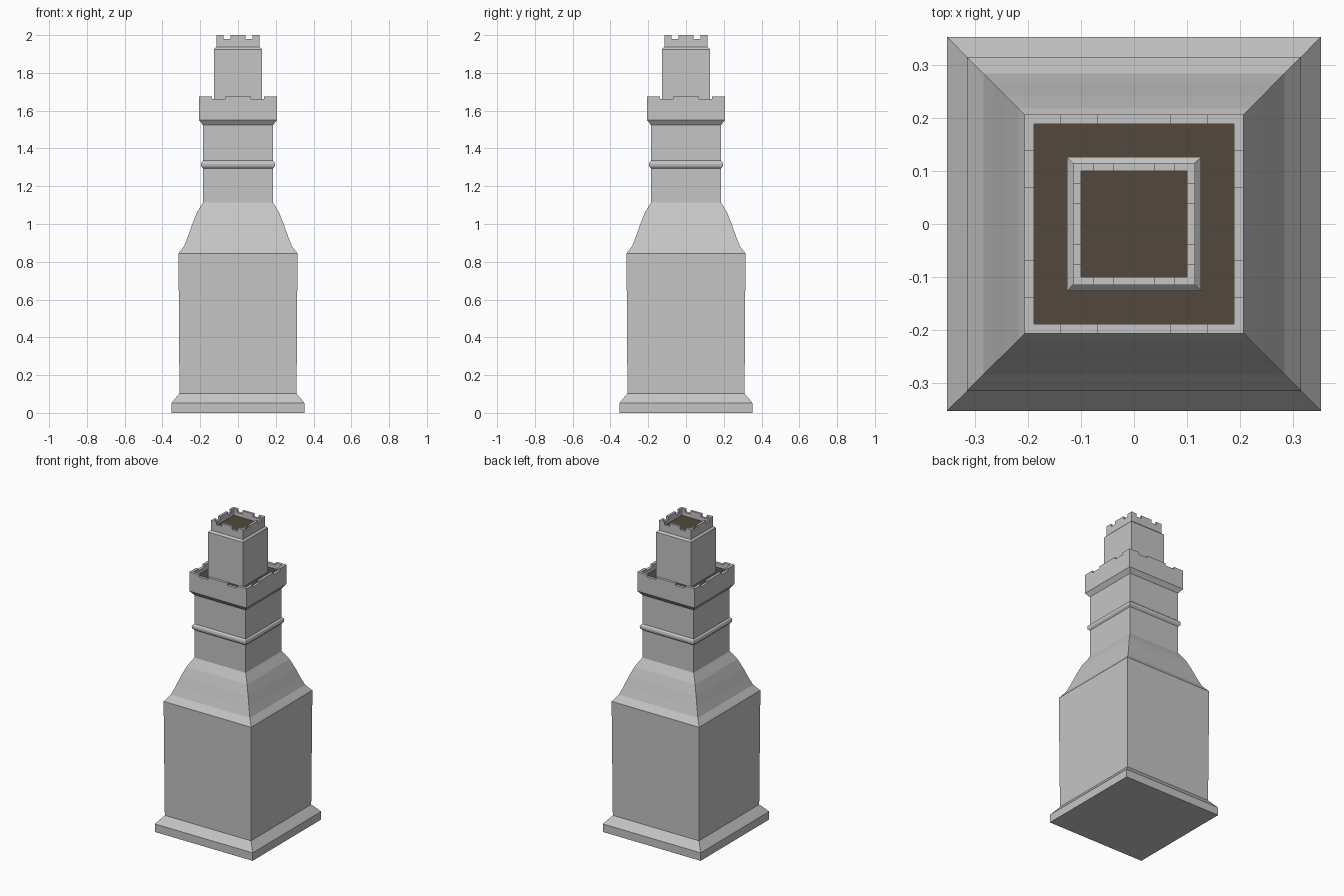
import bpy, bmesh
from mathutils import Matrix, Vector

if "Cube" in bpy.data.objects:
    bpy.data.objects.remove(bpy.data.objects["Cube"])


def material(name, colour):
    m = bpy.data.materials.new(name)
    m.diffuse_color = (*colour, 1)
    m.use_nodes = True
    m.node_tree.nodes["Principled BSDF"].inputs["Base Color"].default_value = m.diffuse_color
    return m


STONE = material("grey stone", (0.56, 0.56, 0.56))
FLOOR = material("dark brown floor", (0.085, 0.066, 0.045))


def link(name, bm):
    bmesh.ops.recalc_face_normals(bm, faces=bm.faces)
    mesh = bpy.data.meshes.new(name)
    bm.to_mesh(mesh)
    bm.free()
    mesh.materials.append(STONE)
    mesh.materials.append(FLOOR)
    ob = bpy.data.objects.new(name, mesh)
    bpy.context.collection.objects.link(ob)
    return ob


def square_stack(name, profile, bottom=False, floor=False):
    """Stack square rings given as (half width, height)."""
    bm = bmesh.new()
    rings = [[bm.verts.new((sx * h, sy * h, z))
              for sx, sy in ((-1, -1), (1, -1), (1, 1), (-1, 1))] for h, z in profile]
    for a, b in zip(rings, rings[1:]):
        for i in range(4):
            j = (i + 1) % 4
            bm.faces.new((a[i], a[j], b[j], b[i]))
    if bottom:
        bm.faces.new(rings[0][::-1])
    if floor:
        bm.faces.new(rings[-1]).material_index = 1
    return link(name, bm)


def cut_crenels(ob, inner, outer, start, end, low):
    """Cut two notches into the parapet on each of the four sides."""
    bm = bmesh.new()
    depth = outer - inner + 0.02
    for side in range(4):
        for s in (-1, 1):
            mat = (Matrix.Rotation(side * 1.5707963, 4, 'Z')
                   @ Matrix.Translation(Vector((s * (start + end) / 2, -(inner + outer) / 2, low + 0.1)))
                   @ Matrix.Diagonal((end - start, depth, 0.2, 1)))
            bmesh.ops.create_cube(bm, size=1, matrix=mat)
    cutter = link("crenel_cutter", bm)
    cutter.hide_render = True
    mod = ob.modifiers.new("crenels", 'BOOLEAN')
    mod.operation, mod.solver, mod.object = 'DIFFERENCE', 'EXACT', cutter
    graph = bpy.context.evaluated_depsgraph_get()
    mesh = bpy.data.meshes.new_from_object(ob.evaluated_get(graph))
    ob.modifiers.clear()
    ob.data = mesh
    bpy.data.objects.remove(cutter)


# Plinth, main block and curved shoulder
square_stack("plinth", [(0.352, 0), (0.352, 0.052), (0.310, 0.103)], bottom=True)
square_stack("main_block", [(0.310, 0.103), (0.315, 0.845)])
square_stack("shoulder", [(0.315, 0.845), (0.284, 0.885), (0.264, 0.937), (0.242, 1.0),
                          (0.218, 1.06), (0.185, 1.115)])

# Middle tower with a string moulding and a flared parapet
tower = square_stack("middle_tower", [
    (0.185, 1.115), (0.185, 1.295), (0.194, 1.305), (0.196, 1.317), (0.193, 1.328), (0.185, 1.335),
    (0.185, 1.523), (0.206, 1.55), (0.206, 1.675), (0.188, 1.675), (0.188, 1.635)],
    bottom=True, floor=True)
cut_crenels(tower, 0.188, 0.206, 0.070, 0.138, 1.661)

# Top turret with its own parapet
turret = square_stack("top_turret", [
    (0.126, 1.63), (0.126, 1.925), (0.115, 1.936), (0.115, 2.0), (0.100, 2.0), (0.100, 1.955)],
    bottom=True, floor=True)
cut_crenels(turret, 0.100, 0.115, 0.039, 0.076, 1.98)
